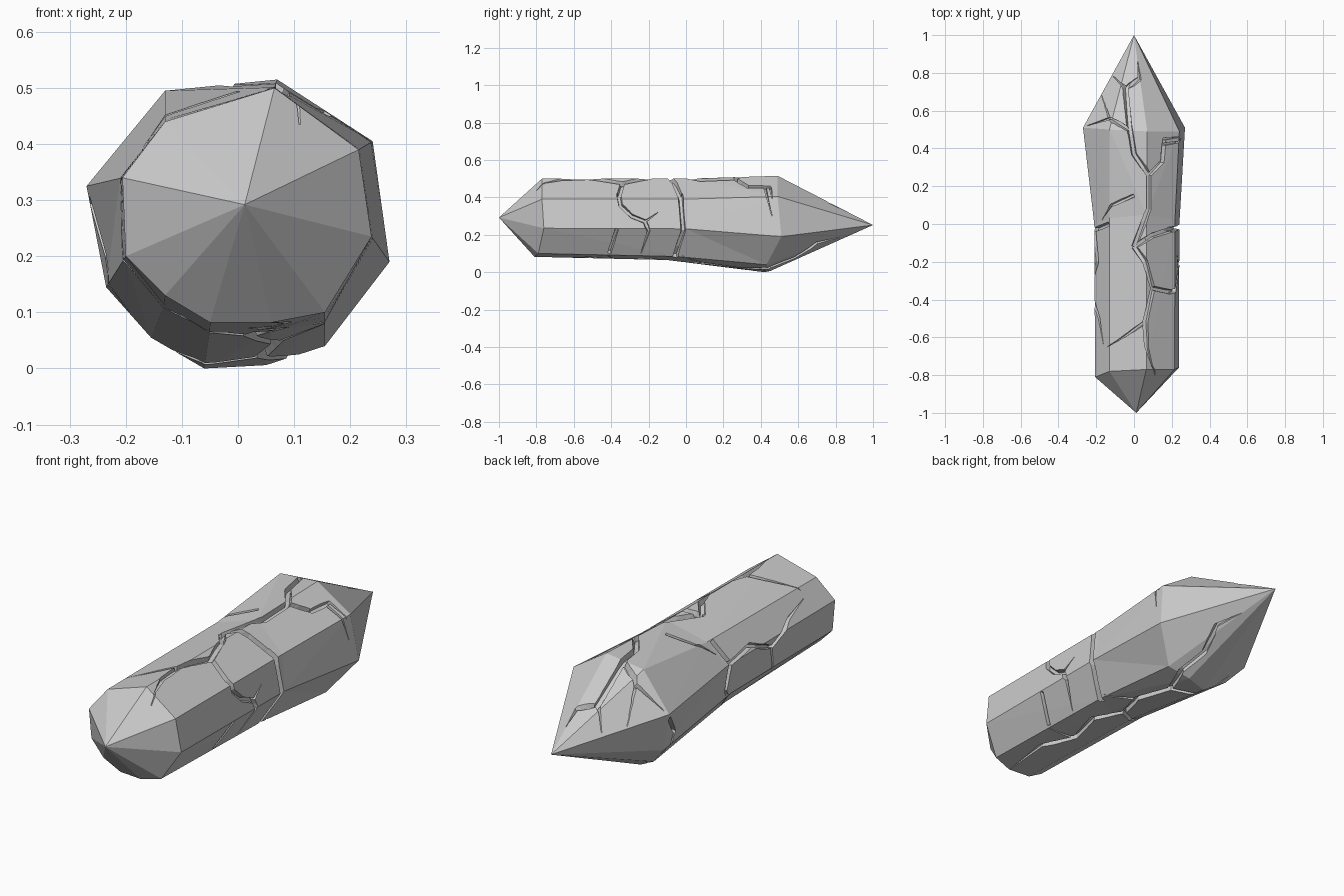
import bpy, bmesh
from mathutils import Vector
from mathutils.bvhtree import BVHTree

if "Cube" in bpy.data.objects:
    bpy.data.objects.remove(bpy.data.objects["Cube"])

# Ring profiles as (x, y, z), clockwise seen from the front
FRONT = [(.065, -.77, .5), (.215, -.77, .39), (.238, -.76, .235), (.155, -.79, .1),
         (.06, -.81, .082), (-.05, -.8, .082), (-.13, -.81, .13), (-.2, -.8, .2),
         (-.206, -.81, .34), (-.13, -.78, .44)]
BACK = [(.07, .49, .515), (.24, .49, .405), (.27, .51, .19), (.155, .43, .04),
        (.05, .45, .006), (-.06, .42, 0), (-.155, .46, .055), (-.235, .5, .145),
        (-.27, .51, .325), (-.13, .5, .495)]
MID_Y = [.05, .02, .0, -.05, -.1, -.08, -.1, -.05, 0, .03]


def new_object(name, bm):
    bmesh.ops.recalc_face_normals(bm, faces=bm.faces)
    mesh = bpy.data.meshes.new(name)
    bm.to_mesh(mesh)
    ob = bpy.data.objects.new(name, mesh)
    bpy.context.collection.objects.link(ob)
    return ob


# Crystal body: tip, three rings, tip
bm = bmesh.new()
n = len(FRONT)
mid = []
for f, b, y in zip(FRONT, BACK, MID_Y):
    mid.append((f[0] * .93 + b[0] * .07, y, f[2] * .93 + b[2] * .07 - (.012 if f[2] < .15 else 0)))
rings = [[bm.verts.new(p) for p in r] for r in (FRONT, mid, BACK)]
tip_front = bm.verts.new((.012, -1, .292))
tip_back = bm.verts.new((0, 1, .252))
for i in range(n):
    j = (i + 1) % n
    bm.faces.new((rings[0][i], rings[0][j], tip_front))
    bm.faces.new((rings[2][i], rings[2][j], tip_back))
    for a, b in zip(rings, rings[1:]):
        bm.faces.new((a[i], a[j], b[j], b[i]))
bmesh.ops.triangulate(bm, faces=bm.faces)
tree = BVHTree.FromBMesh(bm)
crystal = new_object("crystal", bm)
bm.free()

# Rays that project a drawn crack onto the body, by view
VIEWS = {
    "top": lambda a, b: (Vector((a, b, 2)), Vector((0, 0, -1))),
    "bottom": lambda a, b: (Vector((a, b, -2)), Vector((0, 0, 1))),
    "right": lambda a, b: (Vector((2, a, b)), Vector((-1, 0, 0))),
    "left": lambda a, b: (Vector((-2, a, b)), Vector((1, 0, 0))),
}


def crack(view, pts, width=.015, depth=.024, taper=True):
    """Carve a tapering groove along a polyline drawn in one view."""
    path = []
    for (a0, b0), (a1, b1) in zip(pts, pts[1:]):
        path += [(a0 + (a1 - a0) * k / 3, b0 + (b1 - b0) * k / 3) for k in range(3)]
    path.append(pts[-1])
    hits = [tree.ray_cast(*VIEWS[view](a, b))[0] for a, b in path]
    hits = [h for h in hits if h]
    if len(hits) < 3:
        return
    cut = bmesh.new()
    loops = []
    last = len(hits) - 1
    for i, p in enumerate(hits):
        tangent = (hits[min(i + 1, last)] - hits[max(i - 1, 0)]).normalized()
        out = Vector((p.x, 0, p.z - .27)).normalized()
        side = tangent.cross(out).normalized()
        k = max(.12, min(1, (last - i) / 4)) if taper else 1
        w, d = width * k, depth * (.4 + .6 * k)
        loops.append([cut.verts.new(q) for q in (
            p + out * .03 + side * w * 1.3, p - out * d + side * w * .6,
            p - out * d - side * w * .6, p + out * .03 - side * w * 1.3)])
    for a, b in zip(loops, loops[1:]):
        for i in range(4):
            j = (i + 1) % 4
            cut.faces.new((a[i], a[j], b[j], b[i]))
    cut.faces.new(loops[0])
    cut.faces.new(loops[-1])
    bmesh.ops.triangulate(cut, faces=cut.faces)
    cutter = new_object("crack_cutter", cut)
    cutter.hide_render = True
    cut.free()
    mod = crystal.modifiers.new("crack", "BOOLEAN")
    mod.operation, mod.solver, mod.object = "DIFFERENCE", "EXACT", cutter
    bpy.context.view_layer.objects.active = crystal
    bpy.ops.object.modifier_apply(modifier=mod.name)
    bpy.data.objects.remove(cutter)


# Long crack over the top, with its branches
crack("top", [(0, -.12), (.08, .08), (.08, .26), (0, .37), (-.025, .52), (-.045, .72), (.03, .77), (.02, .86)])
crack("top", [(0, -.12), (.06, -.2), (.1, -.34), (.06, -.52), (.07, -.66), (.11, -.8)])
crack("top", [(-.045, .72), (-.11, .78)], .012)
crack("top", [(-.025, .5), (-.13, .56), (-.25, .52)], .012)
crack("top", [(-.13, .56), (-.17, .68)], .01)
crack("top", [(.08, .26), (.15, .33), (.16, .45), (.24, .46)], .013)
crack("top", [(.1, -.34), (.2, -.36)], .013, taper=False)
crack("top", [(.06, -.52), (-.03, -.58), (-.14, -.65)], .01)
crack("top", [(0, .15), (-.12, .1), (-.17, .02)], .01)

# Right side: ring crack and short forks
crack("top", [(0, -.12), (.1, -.06), (.2, -.03)], taper=False)
crack("right", [(-.03, .42), (-.015, .22), (-.06, .08)], .013, taper=False)
crack("right", [(-.36, .42), (-.35, .36), (-.29, .3), (-.22, .27), (-.2, .22), (-.24, .1)], .012)
crack("right", [(-.37, .23), (-.41, .1)], .01, taper=False)
crack("right", [(-.22, .27), (-.15, .32)], .01)
crack("right", [(.42, .46), (.46, .3)], .011)

# Left side
crack("left", [(0, .44), (-.03, .34), (0, .22), (-.06, .12)], .013)
crack("left", [(-.03, .34), (-.2, .36), (-.34, .3), (-.36, .15)], .012)
crack("left", [(-.34, .3), (-.5, .37), (-.64, .4)], .01)
crack("left", [(.5, .3), (.42, .2), (.46, .1)], .012)

# Underside crack with branches
crack("bottom", [(.02, -.05), (.07, .1), (.04, .3), (.1, .45), (.07, .58), (.1, .7), (.05, .82)], .013)
crack("bottom", [(.02, -.05), (.08, -.2), (.03, -.38), (.09, -.55), (.06, -.8)], .013)
crack("bottom", [(.02, -.05), (-.08, -.1), (-.16, -.04)], .011)
crack("bottom", [(.07, .1), (.16, -.02)], .011)
crack("bottom", [(.03, -.38), (.15, -.42)], .011)
crack("bottom", [(.04, .3), (-.07, .36), (-.14, .5)], .011)
